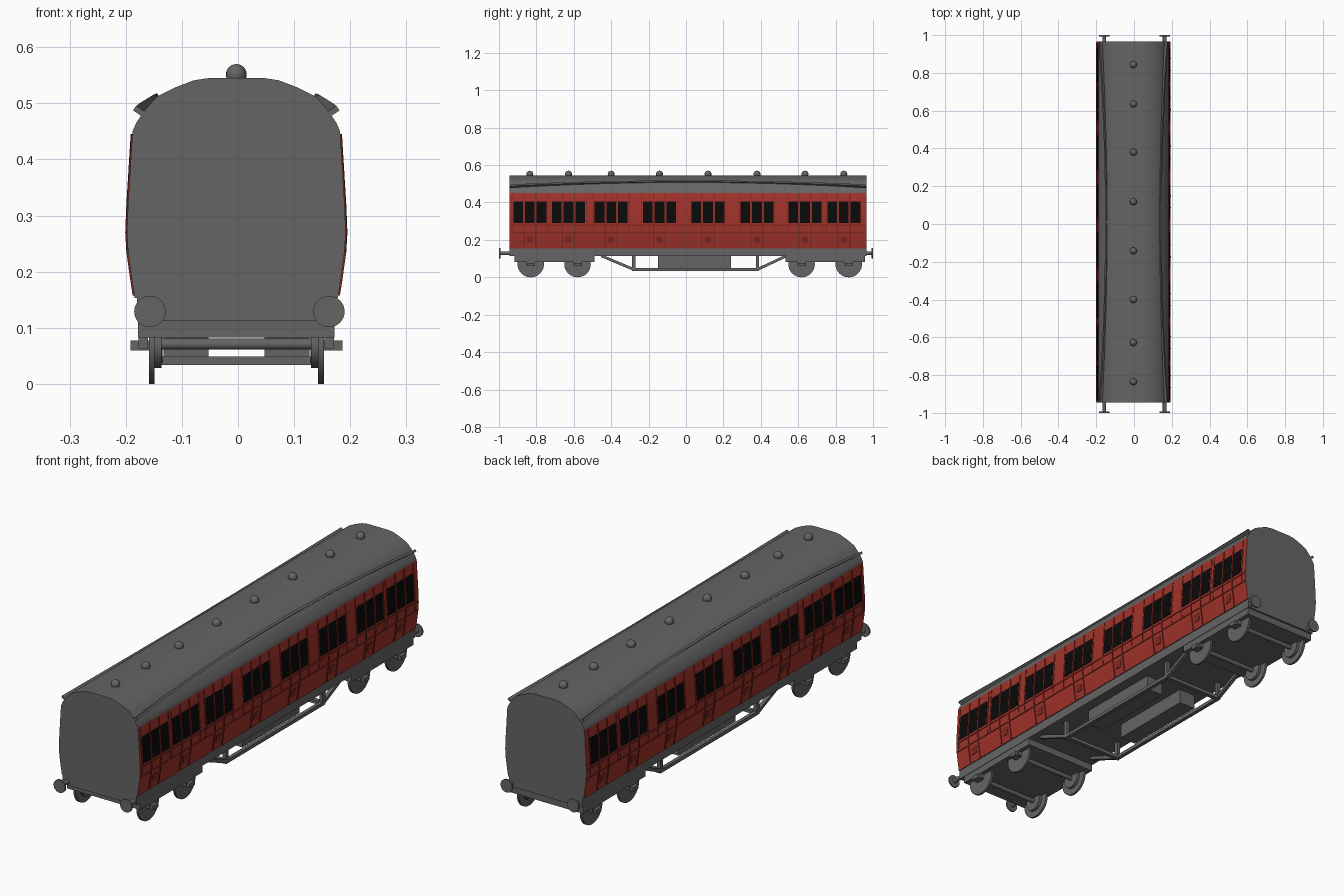
import bpy, bmesh, math
from mathutils import Matrix, Vector

cube = bpy.data.objects.get("Cube")
if cube:
    bpy.data.objects.remove(cube)


def material(name, rgb):
    m = bpy.data.materials.new(name)
    m.use_nodes = True
    m.diffuse_color = (*rgb, 1)
    m.node_tree.nodes["Principled BSDF"].inputs["Base Color"].default_value = (*rgb, 1)
    return m


GREY = material("dark grey", (0.13, 0.13, 0.13))
RED = material("carriage red", (0.35, 0.032, 0.023))
DARK_RED = material("moulding red", (0.22, 0.02, 0.015))
BLACK = material("window black", (0.003, 0.003, 0.003))

CX = -0.003                       # centre line of the carriage
FRONT, BACK = -0.945, 0.965       # body ends
DOORS = [-0.835, -0.628, -0.4, -0.142, 0.118, 0.38, 0.636, 0.844]
AXLES = [-0.83, -0.58, 0.618, 0.87]
# half cross-section of the body: (half width, height)
PROFILE = [(0.181, 0.153), (0.186, 0.185), (0.193, 0.235), (0.195, 0.27),
           (0.193, 0.32), (0.185, 0.45), (0.178, 0.466), (0.163, 0.488),
           (0.142, 0.512), (0.11, 0.528), (0.076, 0.541), (0.05, 0.545)]


def finish(name, bm, *mats, smooth=None):
    bmesh.ops.recalc_face_normals(bm, faces=bm.faces)
    mesh = bpy.data.meshes.new(name)
    bm.to_mesh(mesh)
    bm.free()
    for m in mats:
        mesh.materials.append(m)
    ob = bpy.data.objects.new(name, mesh)
    bpy.context.collection.objects.link(ob)
    if smooth:
        bpy.ops.object.select_all(action="DESELECT")
        ob.select_set(True)
        bpy.context.view_layer.objects.active = ob
        bpy.ops.object.shade_smooth_by_angle(angle=math.radians(smooth))
    return ob


def add_box(bm, x0, x1, y0, y1, z0, z1):
    centre = Vector((x0 + x1, y0 + y1, z0 + z1)) / 2
    size = Matrix.Diagonal((abs(x1 - x0), abs(y1 - y0), abs(z1 - z0), 1))
    bmesh.ops.create_cube(bm, size=1, matrix=Matrix.Translation(centre) @ size)


def add_disc(bm, axis, centre, radius, depth, segments=32):
    turn = Matrix.Rotation(math.pi / 2, 4, "Y" if axis == "x" else "X")
    bmesh.ops.create_cone(bm, cap_ends=True, segments=segments, radius1=radius,
                          radius2=radius, depth=depth,
                          matrix=Matrix.Translation(centre) @ turn)


def loft(bm, rings):
    """Join closed rings of points into a capped solid."""
    rows = [[bm.verts.new(p) for p in ring] for ring in rings]
    n = len(rows[0])
    for a, b in zip(rows, rows[1:]):
        for i in range(n):
            bm.faces.new((a[i], a[(i + 1) % n], b[(i + 1) % n], b[i]))
    bm.faces.new(rows[0])
    bm.faces.new(rows[-1][::-1])


def half_width(z):
    for (xa, za), (xb, zb) in zip(PROFILE, PROFILE[1:]):
        if za <= z <= zb:
            return xa + (xb - xa) * (z - za) / (zb - za)


def add_panel(bm, side, y0, y1, z0, z1, lift):
    """Thin plate that follows the curve of the body side."""
    heights = [z0] + [z for _, z in PROFILE if z0 < z < z1] + [z1]
    rings = []
    for z in heights:
        x = half_width(z)
        rings.append([(CX + side * (x + d), y, z) for d, y in
                      ((-0.002, y0), (lift, y0), (lift, y1), (-0.002, y1))])
    loft(bm, rings)


# Body: red sides, grey roof and ends
bm = bmesh.new()
outline = [(x, z) for x, z in PROFILE] + [(-x, z) for x, z in reversed(PROFILE)]
loft(bm, [[(CX + x, y, z) for x, z in outline] for y in (FRONT, BACK)])
bm.normal_update()
for f in bm.faces:
    if abs(f.normal.x) > 0.9 and f.calc_center_median().z < 0.45:
        f.material_index = 1
finish("body", bm, GREY, RED, smooth=25)

# Windows, mouldings and door badges on both sides
windows, trim = bmesh.new(), bmesh.new()
for side in (-1, 1):
    for y in DOORS:
        for k in (-1, 0, 1):
            c = y + k * 0.0625
            add_panel(windows, side, c - 0.026, c + 0.026, 0.29, 0.405, 0.0015)
        for edge in (-0.0315, 0.0315):
            add_panel(trim, side, y + edge - 0.003, y + edge + 0.003, 0.158, 0.445, 0.003)
        for edge in (-0.095, 0.095):
            add_panel(trim, side, y + edge - 0.002, y + edge + 0.002, 0.24, 0.445, 0.002)
        add_panel(trim, side, y - 0.016, y + 0.016, 0.185, 0.217, 0.002)
    for z in (0.238, 0.278):
        add_panel(trim, side, FRONT + 0.005, BACK - 0.005, z - 0.003, z + 0.003, 0.0025)
finish("windows", windows, BLACK)
finish("side_mouldings", trim, DARK_RED)

# Arched rain strips on the roof
bm = bmesh.new()
for side in (-1, 1):
    rings = []
    for i in range(25):
        t = i / 24
        bow = 1 - (2 * t - 1) ** 2
        z = 0.482 + 0.029 * bow
        lift = 0.017 - 0.012 * bow
        p = Vector((half_width(z), z))
        tangent = Vector((half_width(z + 0.003), z + 0.003)) - p
        tangent.normalize()
        normal = Vector((tangent.y, -tangent.x))
        ring = [p + tangent * a + normal * b for a, b in
                ((-0.005, -0.004), (-0.005, lift), (0.005, lift), (0.005, -0.004))]
        y = FRONT + (BACK - FRONT) * t
        rings.append([(CX + side * q.x, y, q.y) for q in ring])
    loft(bm, rings)
finish("rain_strips", bm, GREY, smooth=30)

# Roof vents above each compartment
bm = bmesh.new()
for y in DOORS:
    bmesh.ops.create_uvsphere(bm, u_segments=20, v_segments=12, radius=0.0185,
                              matrix=Matrix.Translation((CX, y, 0.5515)))
finish("roof_vents", bm, GREY, smooth=40)

# Underframe and bogie blocks
bm = bmesh.new()
add_box(bm, CX - 0.177, CX + 0.177, FRONT, BACK, 0.113, 0.154)
finish("underframe", bm, GREY)
bm = bmesh.new()
for y0, y1 in ((-0.917, -0.49), (0.532, 0.957)):
    add_box(bm, CX - 0.175, CX + 0.175, y0, y1, 0.083, 0.115)
finish("bogies", bm, GREY)

# Wheels, axles and axle boxes
wheels, boxes = bmesh.new(), bmesh.new()
for y in AXLES:
    add_disc(wheels, "x", (CX, y, 0.071), 0.01, 0.3, 16)
    for side in (-1, 1):
        add_disc(wheels, "x", (CX + side * 0.151, y, 0.071), 0.071, 0.01)
        add_disc(wheels, "x", (CX + side * 0.14, y, 0.071), 0.043, 0.014)
        add_box(boxes, CX + side * 0.155, CX + side * 0.189, y - 0.018, y + 0.018, 0.06, 0.077)
        add_box(boxes, CX + side * 0.157, CX + side * 0.174, y - 0.022, y + 0.022, 0.063, 0.085)
finish("wheels", wheels, GREY, smooth=30)
finish("axle_boxes", boxes, GREY)

# Truss rods with posts and cross bars
bm = bmesh.new()
for side in (-1, 1):
    x0, x1 = CX + side * 0.132, CX + side * 0.148
    add_box(bm, x0, x1, -0.288, 0.39, 0.034, 0.049)
    for post, top in ((-0.28, -0.455), (0.382, 0.54)):
        add_box(bm, x0, x1, post - 0.009, post + 0.009, 0.04, 0.115)
        loft(bm, [[(x, y, z) for y, z in
                   ((post, 0.034), (post, 0.05), (top, 0.124), (top, 0.108))]
                  for x in (x0, x1)])
for post in (-0.28, 0.382):
    add_box(bm, CX - 0.14, CX + 0.14, post - 0.009, post + 0.009, 0.034, 0.049)
finish("truss_frame", bm, GREY)

# Equipment boxes under the floor
bm = bmesh.new()
for side in (-1, 1):
    add_box(bm, CX + side * 0.05, CX + side * 0.13, -0.15, 0.24, 0.049, 0.115)
finish("equipment_boxes", bm, GREY)

# Buffers at both ends
bm = bmesh.new()
for end, body_end in ((-1, FRONT), (1, BACK)):
    for x in (-0.157, 0.162):
        root = body_end - end * 0.01
        add_disc(bm, "y", (x, (root + end * 0.995) / 2, 0.129), 0.01, abs(end * 0.995 - root), 16)
        add_disc(bm, "y", (x, end * 0.9965, 0.129), 0.028, 0.007)
finish("buffers", bm, GREY, smooth=30)
